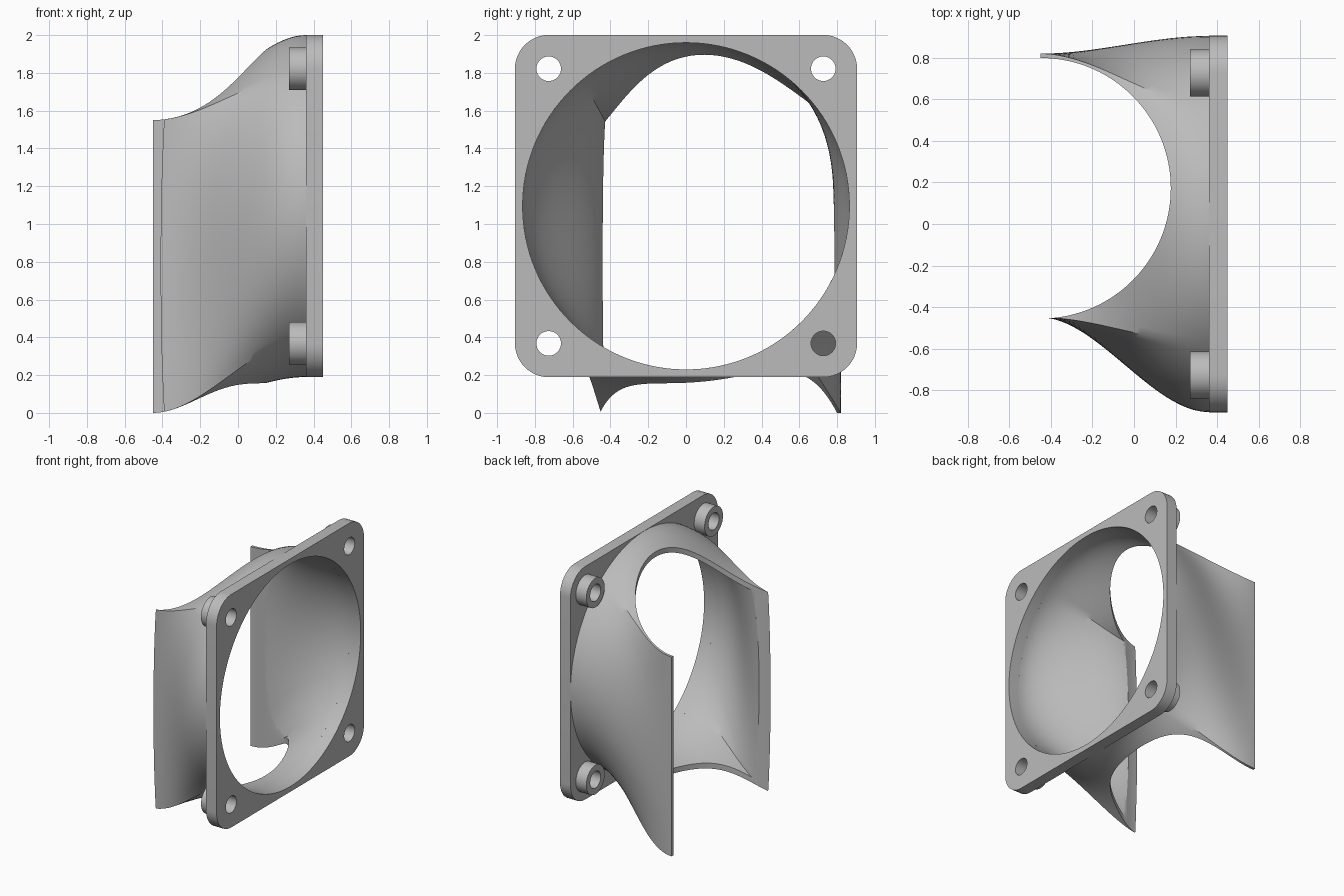
import bpy, bmesh
from math import pi, sin, cos, atan2, radians
from mathutils import Vector

if "Cube" in bpy.data.objects:
    bpy.data.objects.remove(bpy.data.objects["Cube"], do_unlink=True)

grey = bpy.data.materials.new("plain grey")
grey.use_nodes = True
colour = (0.5, 0.5, 0.5, 1)
grey.diffuse_color = colour
grey.node_tree.nodes["Principled BSDF"].inputs["Base Color"].default_value = colour

PLATE_X, END_X, FACE_X = 0.36, -0.45, 0.45
MID_Z, HALF = 1.095, 0.906
BOLT = 0.727


def smooth(obj):
    bpy.ops.object.select_all(action='DESELECT')
    obj.select_set(True)
    bpy.context.view_layer.objects.active = obj
    bpy.ops.object.shade_smooth_by_angle(angle=radians(30))


def circle(y, z, r, n=64):
    return [(y + r * cos(2 * pi * i / n), z + r * sin(2 * pi * i / n)) for i in range(n)]


def rounded_square(half, r, n=12):
    pts = []
    for k in range(4):
        a0 = k * pi / 2
        mid = a0 + pi / 4
        cy = (half - r) * (1 if cos(mid) > 0 else -1)
        cz = (half - r) * (1 if sin(mid) > 0 else -1)
        for i in range(n + 1):
            a = a0 + i / n * pi / 2
            pts.append((cy + r * cos(a), MID_Z + cz + r * sin(a)))
    return pts


def extruded(name, loops, x0, x1):
    """Filled outline with holes in the y-z plane, extruded along x."""
    cu = bpy.data.curves.new(name, 'CURVE')
    cu.dimensions, cu.fill_mode = '2D', 'BOTH'
    cu.extrude = (x1 - x0) / 2
    for loop in loops:
        s = cu.splines.new('POLY')
        s.points.add(len(loop) - 1)
        for p, (y, z) in zip(s.points, loop):
            p.co = (y, z, 0, 1)
        s.use_cyclic_u = True
    obj = bpy.data.objects.new(name, cu)
    bpy.context.collection.objects.link(obj)
    obj.rotation_euler = (pi / 2, 0, pi / 2)
    obj.location.x = (x0 + x1) / 2
    bpy.ops.object.select_all(action='DESELECT')
    obj.select_set(True)
    bpy.context.view_layer.objects.active = obj
    bpy.ops.object.convert(target='MESH')
    obj = bpy.context.object
    bm = bmesh.new()
    bm.from_mesh(obj.data)
    bmesh.ops.remove_doubles(bm, verts=bm.verts, dist=0.0001)
    bmesh.ops.recalc_face_normals(bm, faces=bm.faces)
    bm.to_mesh(obj.data)
    bm.free()
    obj.data.materials.clear()
    obj.data.materials.append(grey)
    smooth(obj)
    return obj


# Mounting plate with its round opening and bolt holes
bolts = [(sy * BOLT, MID_Z + sz * BOLT) for sy in (-1, 1) for sz in (-1, 1)]
extruded("mounting_plate",
         [rounded_square(HALF, 0.18), circle(0, MID_Z, 0.865, 128)]
         + [circle(y, z, 0.065) for y, z in bolts], PLATE_X, FACE_X)

# Hollow bosses behind the bolt holes
for i, (y, z) in enumerate(bolts):
    extruded(f"bolt_boss_{i + 1}", [circle(y, z, 0.113), circle(y, z, 0.065)],
             0.27, PLATE_X)


# Duct: round mouth easing into a rectangular outlet, as a closed shell
RECT_Y, RECT_Z, RY, RZ = 0.185, 0.775, 0.635, 0.775
STEPS, SIDE = 32, 32
corner = atan2(RZ, RY)
corners = [(1, 1, corner), (-1, 1, pi - corner), (-1, -1, pi + corner),
           (1, -1, 2 * pi - corner), (1, 1, 2 * pi + corner)]


def section(t, wall):
    """One ring of the duct; t runs from the mouth to the outlet."""
    s = t * t * (3 - 2 * t)
    x = PLATE_X + t * (END_X - PLATE_X)
    pts = []
    for (y0, z0, a0), (y1, z1, a1) in zip(corners, corners[1:]):
        for i in range(SIDE):
            f = i / SIDE
            a = a0 + f * (a1 - a0)
            r = HALF - 0.001 - wall
            round_pt = Vector((x, r * cos(a), MID_Z + r * sin(a)))
            rect_pt = Vector((x, RECT_Y + (RY - wall) * (y0 + f * (y1 - y0)),
                              RECT_Z + (RZ - wall) * (z0 + f * (z1 - z0))))
            pts.append(round_pt.lerp(rect_pt, s))
    return pts


bm = bmesh.new()
sections = [section(i / STEPS, 0) for i in range(STEPS + 1)]
sections += [section(i / STEPS, 0.04) for i in range(STEPS, -1, -1)]
rings = [[bm.verts.new(p) for p in ring] for ring in sections]
for a, b in zip(rings, rings[1:] + rings[:1]):
    for i in range(len(a)):
        j = (i + 1) % len(a)
        bm.faces.new((a[i], a[j], b[j], b[i]))
bmesh.ops.recalc_face_normals(bm, faces=bm.faces)
mesh = bpy.data.meshes.new("duct")
bm.to_mesh(mesh)
bm.free()
mesh.materials.append(grey)
duct = bpy.data.objects.new("duct", mesh)
bpy.context.collection.objects.link(duct)

# Upright cylinder that scoops out the outlet end
bpy.ops.mesh.primitive_cylinder_add(vertices=160, radius=0.627, depth=4,
                                    location=(END_X, 0.172, 1))
cutter = bpy.context.object
cutter.name = "scoop_cutter"
cutter.hide_render = True
cutter.data.materials.append(grey)
mod = duct.modifiers.new("scoop", 'BOOLEAN')
mod.operation, mod.solver, mod.object = 'DIFFERENCE', 'EXACT', cutter
bpy.ops.object.select_all(action='DESELECT')
duct.select_set(True)
bpy.context.view_layer.objects.active = duct
bpy.ops.object.modifier_apply(modifier=mod.name)
bpy.data.objects.remove(cutter, do_unlink=True)
smooth(duct)
